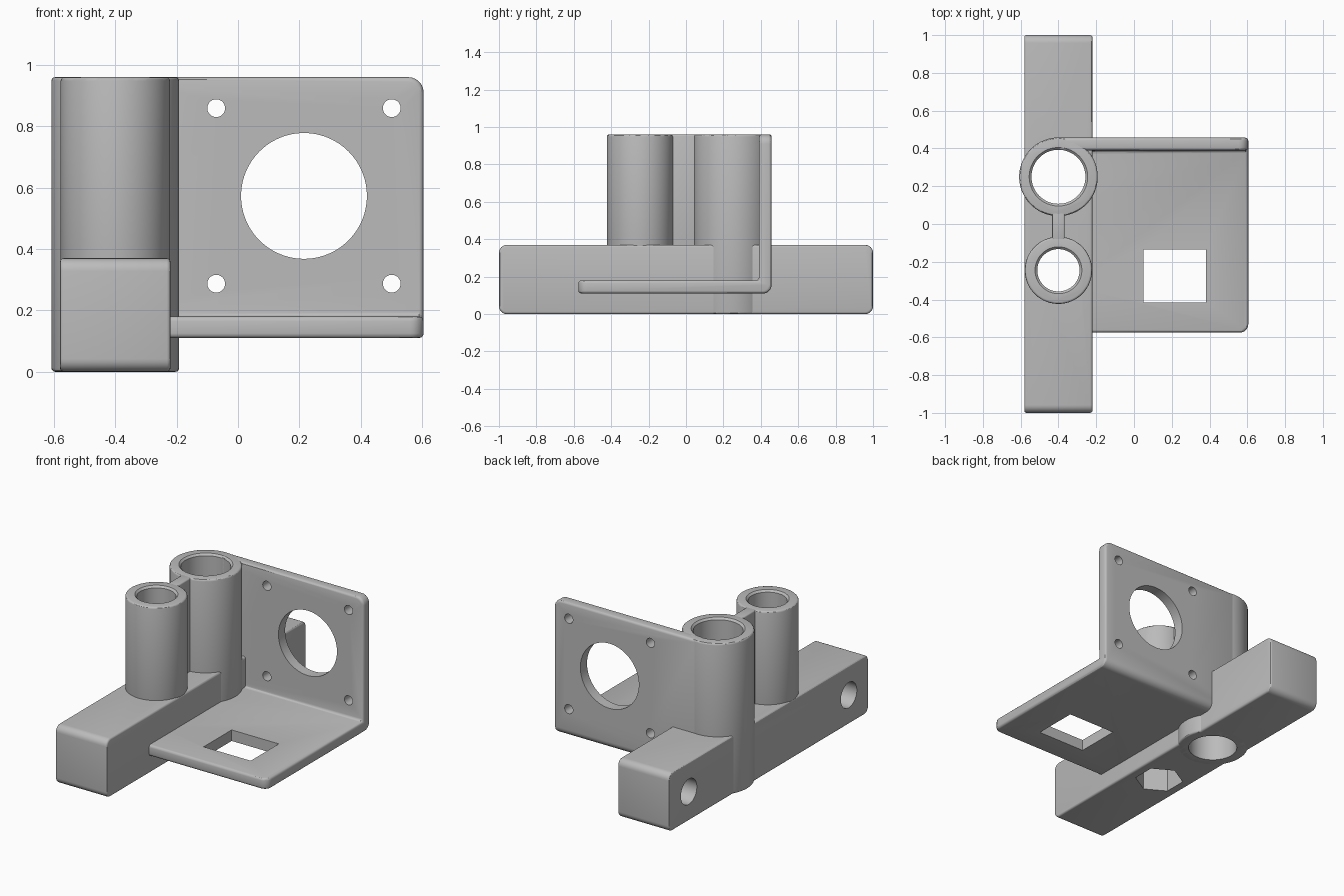
import bpy, bmesh, math
from mathutils import Vector, Matrix

default = bpy.data.objects.get("Cube")
if default:
    bpy.data.objects.remove(default, do_unlink=True)

grey = bpy.data.materials.new("plain_grey")
grey.use_nodes = True
grey.diffuse_color = (0.5, 0.5, 0.5, 1)
grey.node_tree.nodes["Principled BSDF"].inputs["Base Color"].default_value = (0.5, 0.5, 0.5, 1)


def finish(name, bm):
    bmesh.ops.recalc_face_normals(bm, faces=bm.faces)
    mesh = bpy.data.meshes.new(name)
    bm.to_mesh(mesh)
    bm.free()
    mesh.materials.append(grey)
    obj = bpy.data.objects.new(name, mesh)
    bpy.context.collection.objects.link(obj)
    return obj


def prism(name, outline, x0, x1, rounds=()):
    """Extrude a (y, z) outline along x; round the edge nearest each given point."""
    bm = bmesh.new()
    face = bm.faces.new([bm.verts.new((x0, y, z)) for y, z in outline])
    ext = bmesh.ops.extrude_face_region(bm, geom=[face])["geom"]
    bmesh.ops.translate(bm, vec=(x1 - x0, 0, 0),
                        verts=[v for v in ext if isinstance(v, bmesh.types.BMVert)])
    for point, radius in rounds:
        target = Vector(point)
        edge = min(bm.edges, key=lambda e: ((e.verts[0].co + e.verts[1].co) / 2 - target).length)
        bmesh.ops.bevel(bm, geom=[edge], offset=radius, segments=6, profile=0.5, affect='EDGES')
    return finish(name, bm)


def rect(y0, y1, z0, z1):
    return [(y0, z0), (y1, z0), (y1, z1), (y0, z1)]


def cylinder(name, start, end, r, r_end=None, sides=64):
    start, end = Vector(start), Vector(end)
    axis = end - start
    turn = Matrix() if axis.x == axis.y == 0 else axis.to_track_quat('Z', 'Y').to_matrix().to_4x4()
    bm = bmesh.new()
    bmesh.ops.create_cone(bm, cap_ends=True, segments=sides, radius1=r, radius2=r_end or r,
                          depth=axis.length, matrix=Matrix.Translation((start + end) / 2) @ turn)
    return finish(name, bm)


def shape(obj, bevel, cutters):
    """Soften the edges, cut the holes, and bake the result."""
    if bevel:
        mod = obj.modifiers.new("soft_edges", 'BEVEL')
        mod.width, mod.segments = bevel, 3
        mod.limit_method, mod.angle_limit = 'ANGLE', math.radians(40)
    for cutter in cutters:
        mod = obj.modifiers.new("cut", 'BOOLEAN')
        mod.operation, mod.solver, mod.object = 'DIFFERENCE', 'EXACT', cutter
    bpy.context.view_layer.update()
    graph = bpy.context.evaluated_depsgraph_get()
    baked = bpy.data.meshes.new_from_object(obj.evaluated_get(graph))
    obj.modifiers.clear()
    obj.data = baked
    baked.name = obj.name
    bpy.ops.object.select_all(action='DESELECT')
    obj.select_set(True)
    bpy.context.view_layer.objects.active = obj
    bpy.ops.object.shade_smooth_by_angle(angle=math.radians(30))


TOP, AXIS = 0.96, -0.4
BIG_Y, SMALL_Y = 0.25, -0.245


# Cutters: bores with a slight countersink, nut pocket, side holes
def bore(y, r):
    return [cylinder("bore_cutter", (AXIS, y, -0.1), (AXIS, y, 1.1), r),
            cylinder("sink_cutter", (AXIS, y, TOP - 0.012), (AXIS, y, TOP + 0.012), r, r + 0.024)]


big_bore, small_bore = bore(BIG_Y, 0.143), bore(SMALL_Y, 0.112)
nut_pocket = cylinder("nut_cutter", (AXIS, SMALL_Y, -0.1), (AXIS, SMALL_Y, 0.2), 0.142, sides=6)
side_holes = [cylinder("side_hole_cutter", (-0.7, y, 0.185), (-0.28, y, 0.185), 0.08, sides=48)
              for y in (-0.8, 0.8)]
plate_holes = [cylinder("round_window_cutter", (0.215, 0.3, 0.573), (0.215, 0.6, 0.573), 0.205, sides=96)]
plate_holes += [cylinder("screw_cutter", (0.215 + sx * 0.286, 0.3, 0.573 + sz * 0.286),
                         (0.215 + sx * 0.286, 0.6, 0.573 + sz * 0.286), 0.029, sides=32)
                for sx in (-1, 1) for sz in (-1, 1)]
plate_holes.append(prism("square_window_cutter", rect(-0.415, -0.135, 0, 0.3), 0.05, 0.38))

# Long rail with rounded ends
rail = prism("rail", rect(-1, 1, 0, 0.37), -0.58, -0.22,
             [((AXIS, y, z), 0.042) for y in (-1, 1) for z in (0, 0.37)])
shape(rail, 0.012, big_bore[:1] + small_bore[:1] + [nut_pocket] + side_holes)

# Upright tubes and the web joining them
shape(cylinder("large_tube", (AXIS, BIG_Y, 0), (AXIS, BIG_Y, TOP), 0.208, sides=96), 0.012, big_bore)
shape(cylinder("small_tube", (AXIS, SMALL_Y, 0.25), (AXIS, SMALL_Y, TOP), 0.178, sides=96), 0.012, small_bore)
shape(prism("web", rect(-0.1, 0.08, 0.3, TOP), -0.433, -0.367), 0.008, [])

# Angle plate: upright back and flat floor in one piece
angle_plate = prism("angle_plate",
                    [(-0.575, 0.11), (0.457, 0.11), (0.457, TOP), (0.39, TOP), (0.39, 0.18), (-0.575, 0.18)],
                    AXIS, 0.605,
                    [((0.1, 0.457, 0.11), 0.045), ((0.605, 0.42, TOP), 0.05), ((0.605, -0.575, 0.145), 0.045)])
shape(angle_plate, 0.015, big_bore[:1] + small_bore[:1] + plate_holes)

# Cutters are no longer needed
for obj in list(bpy.data.objects):
    if "_cutter" in obj.name:
        bpy.data.objects.remove(obj, do_unlink=True)
